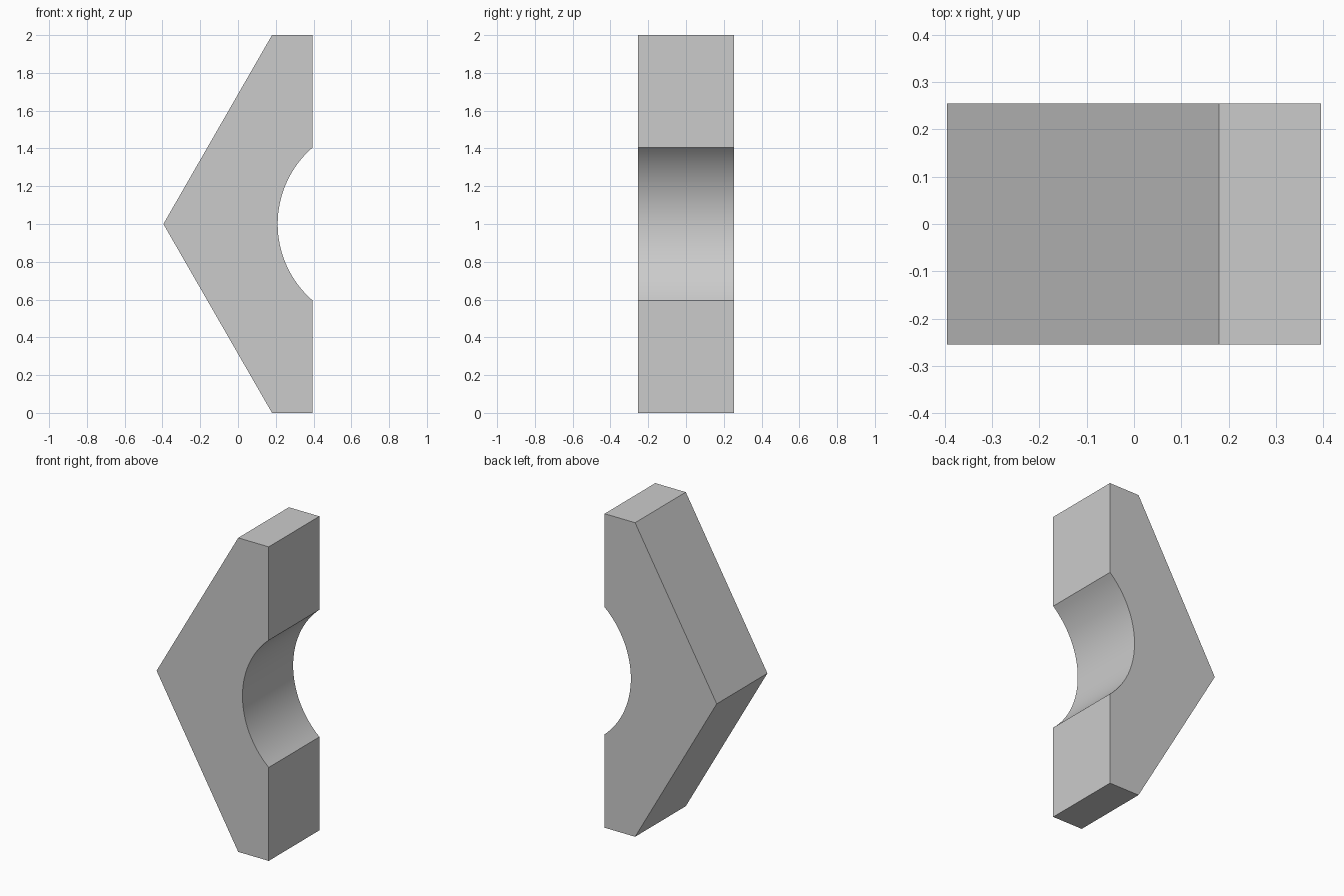
import bpy
import bmesh
import math

cube = bpy.data.objects.get("Cube")
if cube:
    bpy.data.objects.remove(cube, do_unlink=True)

# Single grey finish
grey = bpy.data.materials.new("plain grey")
grey.use_nodes = True
colour = (0.6, 0.6, 0.6, 1)
grey.diffuse_color = colour
grey.node_tree.nodes["Principled BSDF"].inputs["Base Color"].default_value = colour

# Dimensions of the V-shaped block and its round saddle
BACK, TIP, SHOULDER = 0.395, -0.395, 0.18
HALF_DEPTH, MID = 0.255, 1.0
HALF_CHORD, SAGITTA = 0.405, 0.185
RADIUS = (HALF_CHORD ** 2 + SAGITTA ** 2) / (2 * SAGITTA)
CENTRE = BACK - SAGITTA + RADIUS
SWEEP = math.asin(HALF_CHORD / RADIUS)
STEPS = 32

# Side profile: straight outline closed by the saddle arc
profile = [(BACK, 2), (SHOULDER, 2), (TIP, MID), (SHOULDER, 0), (BACK, 0)]
for i in range(STEPS + 1):
    a = SWEEP * (2 * i / STEPS - 1)
    profile.append((CENTRE - RADIUS * math.cos(a), MID + RADIUS * math.sin(a)))

# Extrude the profile through the depth
bm = bmesh.new()
face = bm.faces.new([bm.verts.new((x, -HALF_DEPTH, z)) for x, z in profile])
result = bmesh.ops.extrude_face_region(bm, geom=[face])
moved = [v for v in result["geom"] if isinstance(v, bmesh.types.BMVert)]
bmesh.ops.translate(bm, verts=moved, vec=(0, 2 * HALF_DEPTH, 0))
bmesh.ops.recalc_face_normals(bm, faces=bm.faces)
mesh = bpy.data.meshes.new("saddle_block")
bm.to_mesh(mesh)
bm.free()
mesh.materials.append(grey)

block = bpy.data.objects.new("saddle_block", mesh)
bpy.context.collection.objects.link(block)

# Smooth the saddle, keep the block edges sharp
bpy.ops.object.select_all(action="DESELECT")
block.select_set(True)
bpy.context.view_layer.objects.active = block
bpy.ops.object.shade_smooth_by_angle(angle=math.radians(25))
